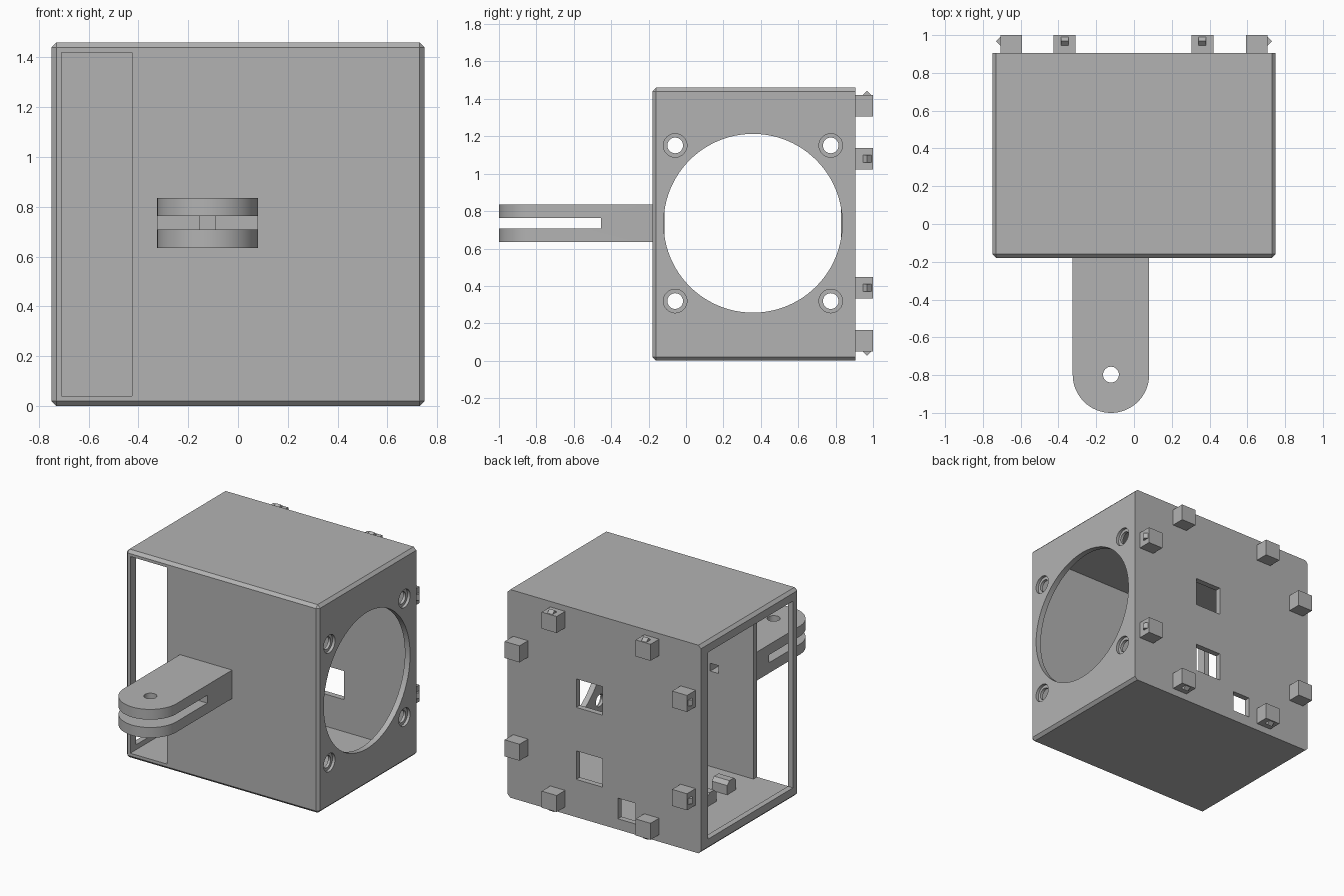
import bpy, bmesh, math

old = bpy.data.objects.get("Cube")
if old:
    bpy.data.objects.remove(old, do_unlink=True)

grey = bpy.data.materials.new("plain grey")
grey.use_nodes = True
COLOUR = (0.45, 0.45, 0.45, 1)
grey.diffuse_color = COLOUR
grey.node_tree.nodes["Principled BSDF"].inputs["Base Color"].default_value = COLOUR


def make(name, bm):
    mesh = bpy.data.meshes.new(name)
    bmesh.ops.recalc_face_normals(bm, faces=bm.faces)
    bm.to_mesh(mesh)
    bm.free()
    mesh.materials.append(grey)
    ob = bpy.data.objects.new(name, mesh)
    bpy.context.collection.objects.link(ob)
    return ob


def box(name, x, y, z, bevel=0, pick=None):
    """Box from three (low, high) ranges; pick chooses the edges to bevel."""
    bm = bmesh.new()
    bmesh.ops.create_cube(bm, size=1)
    for v in bm.verts:
        v.co = [lo + (c + 0.5) * (hi - lo) for c, (lo, hi) in zip(v.co, (x, y, z))]
    if bevel:
        edges = [e for e in bm.edges if pick(e)]
        bmesh.ops.bevel(bm, geom=edges, offset=bevel, segments=1, affect='EDGES')
    return make(name, bm)


def cylinder(name, centre, radius, depth, axis, sides=48):
    bm = bmesh.new()
    bmesh.ops.create_cone(bm, cap_ends=True, segments=sides, radius1=radius,
                          radius2=radius, depth=depth)
    ob = make(name, bm)
    ob.location = centre
    if axis == 'X':
        ob.rotation_euler.y = math.pi / 2
    return ob


def extrude(name, points, vector):
    bm = bmesh.new()
    face = bm.faces.new([bm.verts.new(p) for p in points])
    result = bmesh.ops.extrude_face_region(bm, geom=[face], use_keep_orig=True)
    moved = [g for g in result["geom"] if isinstance(g, bmesh.types.BMVert)]
    bmesh.ops.translate(bm, verts=moved, vec=vector)
    return make(name, bm)


def cut(target, cutters):
    """Subtract each cutter from the target, then discard it."""
    bpy.context.view_layer.update()
    bpy.ops.object.select_all(action='DESELECT')
    bpy.context.view_layer.objects.active = target
    target.select_set(True)
    for c in cutters:
        c.hide_render = True
        mod = target.modifiers.new("cut", 'BOOLEAN')
        mod.operation, mod.solver, mod.object = 'DIFFERENCE', 'EXACT', c
        bpy.ops.object.modifier_apply(modifier=mod.name)
        bpy.data.objects.remove(c, do_unlink=True)
    bpy.ops.object.shade_smooth_by_angle(angle=math.radians(30))


# Main housing, chamfered everywhere but round the back
BACK, FRONT, TOP = 0.905, -0.18, 1.46
MOUNT_X, MOUNT_Z, FAN_Y, FAN_Z = -0.122, 0.735, 0.358, 0.735
housing = box("housing", (-0.75, 0.75), (FRONT, BACK), (0, TOP), 0.02,
              lambda e: any(v.co.y < BACK - 0.01 for v in e.verts))

cutters = [
    box("cavity", (-0.71, 0.71), (FRONT + 0.04, BACK - 0.04), (0.04, 1.42)),
    box("side_opening", (-0.9, -0.6), (-0.115, 0.83), (0.075, 1.385)),
    box("front_window", (-0.71, -0.425), (-0.3, 0), (0.04, 1.42)),
    cylinder("fan_hole", (0.75, FAN_Y, FAN_Z), 0.478, 0.3, 'X', 96),
    box("cable_slot", (MOUNT_X - 0.032, MOUNT_X + 0.032), (-0.3, 0), (0.708, 0.763)),
]
# Connector holes in the back wall
for x, z in (((0.014, 0.218), (0.77, 0.97)), ((0.014, 0.218), (0.265, 0.465)),
             ((-0.24, -0.105), (0.075, 0.22))):
    cutters.append(box("back_hole", x, (0.8, 1.0), z))
# Counterbored screw holes round the fan
for sy in (-1, 1):
    for sz in (-1, 1):
        y, z = FAN_Y + sy * 0.416, FAN_Z + sz * 0.416
        cutters.append(cylinder("screw_hole", (0.75, y, z), 0.042, 0.3, 'X', 32))
        cutters.append(cylinder("counterbore", (0.78, y, z), 0.063, 0.1, 'X', 32))
cut(housing, cutters)

# Forked mounting arm with a rounded end
R, PIVOT = 0.2025, -0.7975
outline = [(MOUNT_X + R, FRONT, 0.635)]
for i in range(33):
    a = -math.pi * i / 32
    outline.append((MOUNT_X + R * math.cos(a), PIVOT + R * math.sin(a), 0.635))
outline.append((MOUNT_X - R, FRONT, 0.635))
arm = extrude("mounting_arm", outline, (0, 0, 0.2))
cut(arm, [
    box("fork_slot", (-0.6, 0.4), (-1.2, -0.455), (0.708, 0.763)),
    cylinder("pivot_hole", (MOUNT_X, PIVOT, MOUNT_Z), 0.042, 0.6, 'Z', 32),
    box("cable_slot", (MOUNT_X - 0.032, MOUNT_X + 0.032), (-0.6, 0), (0.708, 0.763)),
])

# Snap pegs on the back, each with a small outward ridge
H = 0.058
for s, side in ((-1, "lower"), (1, "upper")):
    for x in (-0.367, 0.362):
        z = FAN_Z + s * 0.628
        box(side + "_peg", (x - H, x + H), (BACK, 1.0), (z - H, z + H))
        edge = z + s * H
        extrude(side + "_peg_ridge", [(x - 0.02, 0.945, edge), (x - 0.02, 0.968, edge + s * 0.022),
                                      (x - 0.02, 0.991, edge)], (0.04, 0, 0))
for s, side in ((-1, "right"), (1, "left")):
    for z in (0.39, 1.08):
        x = s * 0.65
        box(side + "_peg", (x - H, x + H), (BACK, 1.0), (z - H, z + H))
        edge = x + s * H
        extrude(side + "_peg_ridge", [(edge, 0.945, z - 0.02), (edge + s * 0.022, 0.968, z - 0.02),
                                      (edge, 0.991, z - 0.02)], (0, 0, 0.04))

# Chamfered support blocks on the inside floor
for y in (0.1, 0.32):
    box("floor_block", (-0.425, -0.305), (y - 0.05, y + 0.05), (0.04, 0.13), 0.025,
        lambda e: all(v.co.z > 0.1 for v in e.verts) and
        abs(e.verts[0].co.x - e.verts[1].co.x) > 0.05)
